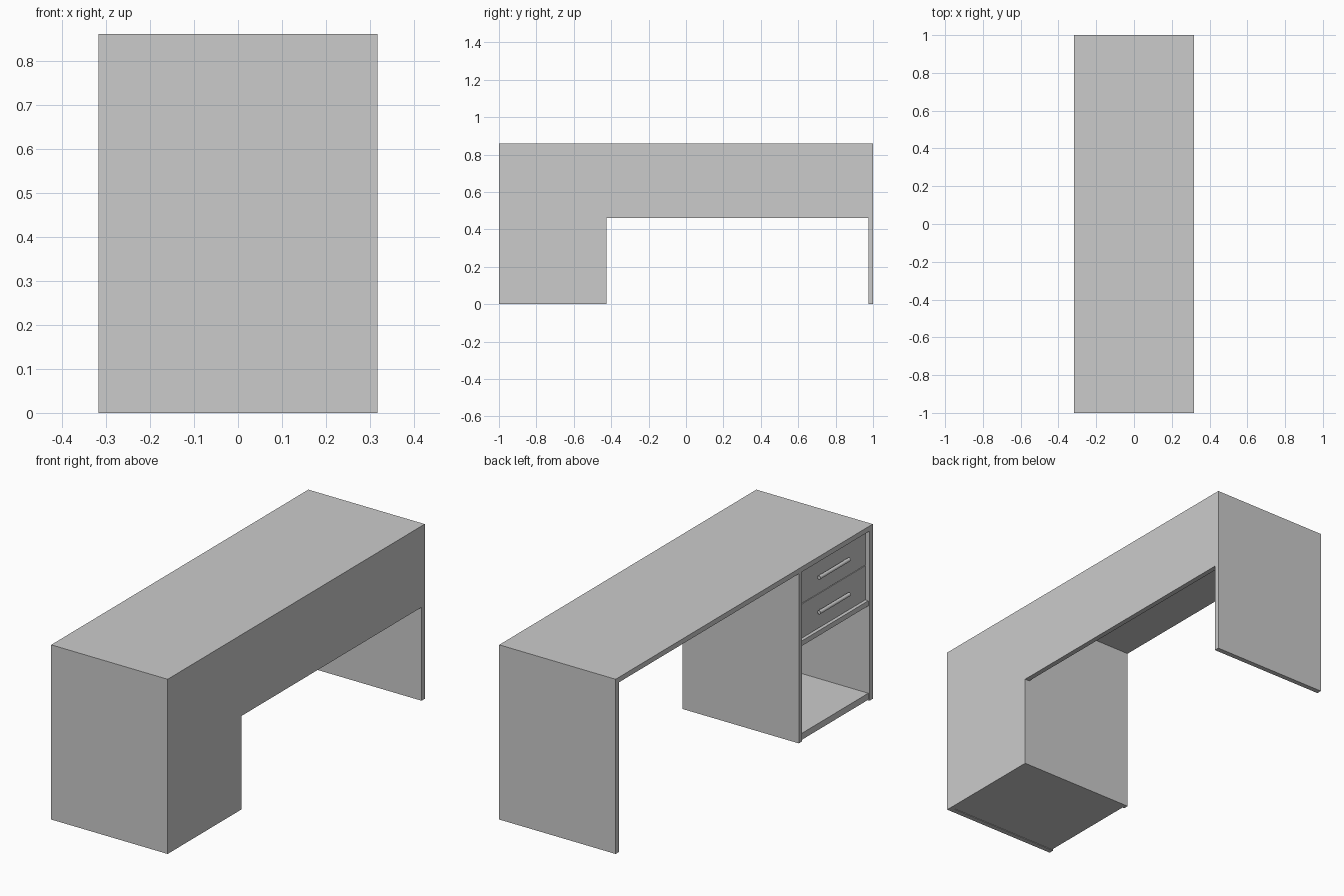
import bpy
from math import pi

if "Cube" in bpy.data.objects:
    bpy.data.objects.remove(bpy.data.objects["Cube"])

W, L, H, T = 0.317, 1.0, 0.86, 0.025   # half depth, half length, height, board thickness
INNER = -0.425                          # inner face of the drawer pedestal
UNDER = H - T                           # underside of the top


def box(name, x, y, z):
    """Box from (min, max) ranges on each axis."""
    x0, x1, y0, y1, z0, z1 = *x, *y, *z
    verts = [(a, b, c) for a in (x0, x1) for b in (y0, y1) for c in (z0, z1)]
    faces = [(0, 1, 3, 2), (4, 6, 7, 5), (0, 4, 5, 1),
             (2, 3, 7, 6), (0, 2, 6, 4), (1, 5, 7, 3)]
    me = bpy.data.meshes.new(name)
    me.from_pydata(verts, [], faces)
    ob = bpy.data.objects.new(name, me)
    bpy.context.collection.objects.link(ob)
    return ob


def rod(name, loc, radius, length, rot):
    bpy.ops.mesh.primitive_cylinder_add(vertices=16, radius=radius, depth=length,
                                        location=loc, rotation=rot)
    ob = bpy.context.object
    ob.name = name
    bpy.ops.object.shade_smooth_by_angle()
    return ob


# Top and upright boards
box("desk_top", (-W, W), (-L, L), (UNDER, H))
box("leg_panel", (-W, W), (L - T, L), (0, UNDER))
box("pedestal_outer_side", (-W, W), (-L, -L + T), (0, UNDER))
box("pedestal_inner_side", (-W, W - T), (INNER - T, INNER), (0, UNDER))

# Closed long side: modesty panel over the knee space, full height behind the pedestal
box("modesty_panel", (W - T, W), (INNER, L - T), (0.46, UNDER))
box("pedestal_back", (W - T, W), (-L + T, INNER), (0, UNDER))

# Pedestal interior
bay = (-L + T, INNER - T)
box("pedestal_bottom", (-W + 0.007, W - T), bay, (0.003, 0.035))
box("pedestal_shelf", (-W + 0.007, W - T), bay, (0.465, 0.49))

# Two drawers with bar handles
face = -W + 0.02
mid_y = sum(bay) / 2
bar_x = -W + 0.009
for name, z0, z1 in (("lower", 0.493, 0.661), ("upper", 0.664, 0.833)):
    box(name + "_drawer", (face, W - T - 0.02),
        (bay[0] + 0.002, bay[1] - 0.002), (z0, z1))
    z = (z0 + z1) / 2
    rod(name + "_handle_bar", (bar_x, mid_y, z), 0.009, 0.235, (pi / 2, 0, 0))
    for i, s in enumerate((-1, 1)):
        rod(f"{name}_handle_post_{i + 1}", ((bar_x + face) / 2, mid_y + s * 0.095, z),
            0.006, face - bar_x + 0.004, (0, pi / 2, 0))
